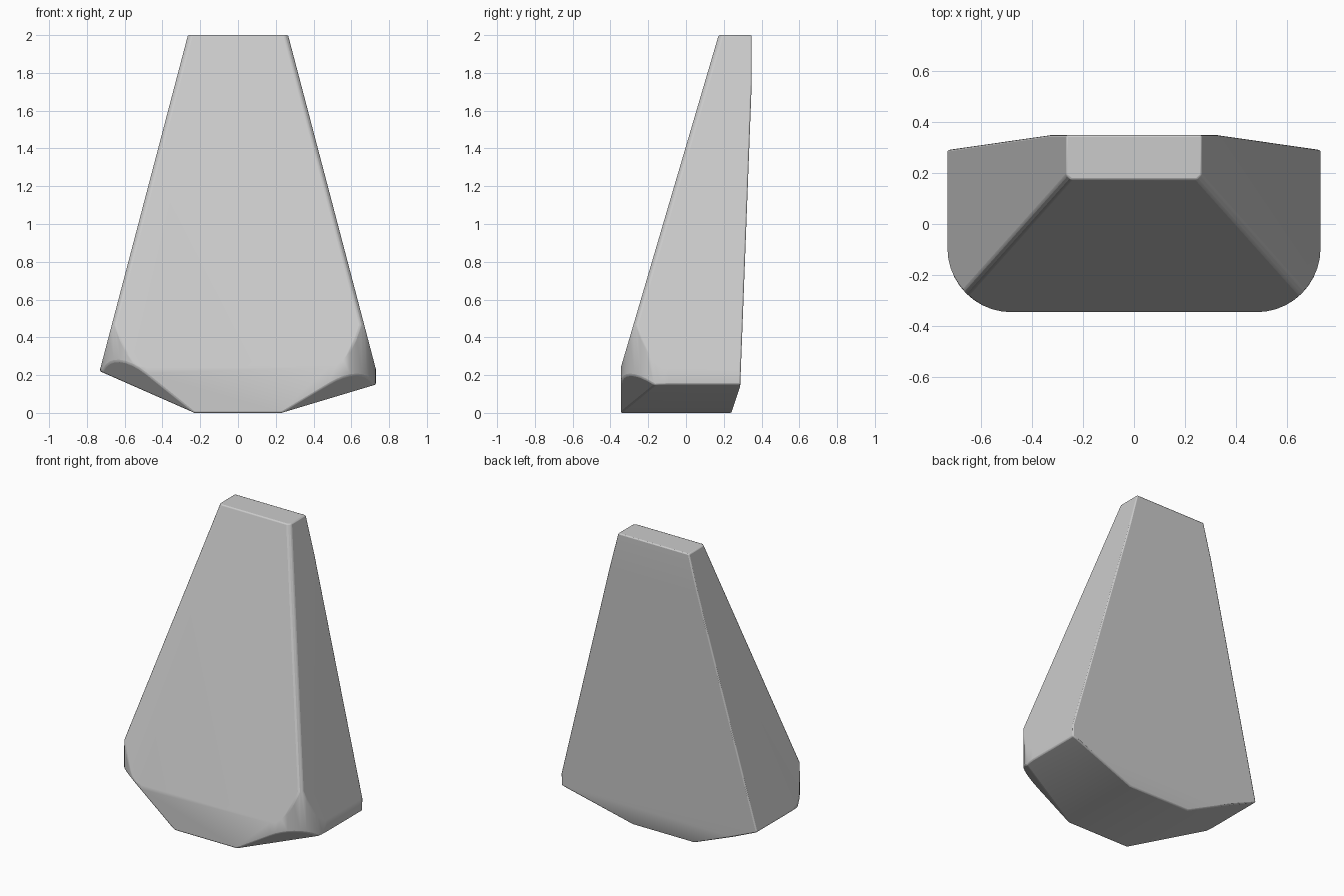
import bpy, bmesh
from math import cos, sin, pi, radians
from mathutils import Vector

cube = bpy.data.objects.get("Cube")
if cube:
    bpy.data.objects.remove(cube, do_unlink=True)

HALF_W, FRONT, BACK, TOP = 0.73, -0.345, 0.348, 2.0
RADIUS, STEPS = 0.25, 10


def slice_off(bm, point, normal):
    """Remove everything on the normal side of a plane and cap the cut."""
    geom = bm.verts[:] + bm.edges[:] + bm.faces[:]
    cut = bmesh.ops.bisect_plane(bm, geom=geom, dist=1e-5, plane_co=point,
                                 plane_no=normal, clear_outer=True)
    edges = [e for e in cut["geom_cut"]
             if isinstance(e, bmesh.types.BMEdge) and e.is_boundary]
    if edges:
        bmesh.ops.contextual_create(bm, geom=edges)


# Upright block with its two front corners rounded
profile = [(HALF_W, BACK), (-HALF_W, BACK)]
for side, start in ((-1, pi), (1, 1.5 * pi)):
    for i in range(STEPS + 1):
        a = start + i / STEPS * pi / 2
        profile.append((side * (HALF_W - RADIUS) + RADIUS * cos(a),
                        FRONT + RADIUS + RADIUS * sin(a)))

bm = bmesh.new()
base = bm.faces.new([bm.verts.new((x, y, 0)) for x, y in profile])
grown = bmesh.ops.extrude_face_region(bm, geom=[base])
bmesh.ops.translate(bm, vec=(0, 0, TOP),
                    verts=[v for v in grown["geom"] if isinstance(v, bmesh.types.BMVert)])
bmesh.ops.recalc_face_normals(bm, faces=bm.faces[:])

# Sloping front and leaning back
front_normal = Vector((0, -1.75, 0.515)).normalized()
slice_off(bm, (0, FRONT, 0.24), front_normal)
slice_off(bm, (0, BACK, 1.75), Vector((0, 1.45, -0.055)))
slice_off(bm, (0, 0.29, 0.15), Vector((0, 0.15, -0.05)))

# Tapered sides, softened front edges and the angled undersides
for side, low in ((-1, 0.22), (1, 0.15)):
    side_normal = Vector((side * 1.75, 0, 0.46)).normalized()
    slice_off(bm, (side * 0.265, 0, TOP), side_normal)
    soft = (side_normal + front_normal).normalized()
    slice_off(bm, Vector((side * 0.265, 0.17, TOP)) - soft * 0.014, soft)
    slice_off(bm, (side * 0.23, 0, 0), Vector((side * low, 0, -0.5)))
    # Lower front corner facet
    a = Vector((side * 0.23, FRONT, 0))
    b = Vector((side * 0.60, -0.31, low + 0.045))
    c = Vector((side * HALF_W, -0.16, low))
    corner = (b - a).cross(c - a)
    if corner.z > 0:
        corner.negate()
    slice_off(bm, a, corner)

bmesh.ops.remove_doubles(bm, verts=bm.verts[:], dist=0.003)
bmesh.ops.recalc_face_normals(bm, faces=bm.faces[:])
mesh = bpy.data.meshes.new("tapered_block")
bm.to_mesh(mesh)
bm.free()
block = bpy.data.objects.new("tapered_block", mesh)
bpy.context.collection.objects.link(block)

# Fine edge rounding and smooth shading
bevel = block.modifiers.new("edge_rounding", "BEVEL")
bevel.width = 0.008
bevel.segments = 2
bevel.limit_method = "ANGLE"
bevel.angle_limit = radians(32)
bpy.context.view_layer.objects.active = block
block.select_set(True)
bpy.ops.object.shade_smooth_by_angle(angle=radians(35))
weighted = block.modifiers.new("weighted_normals", "WEIGHTED_NORMAL")
weighted.keep_sharp = True
